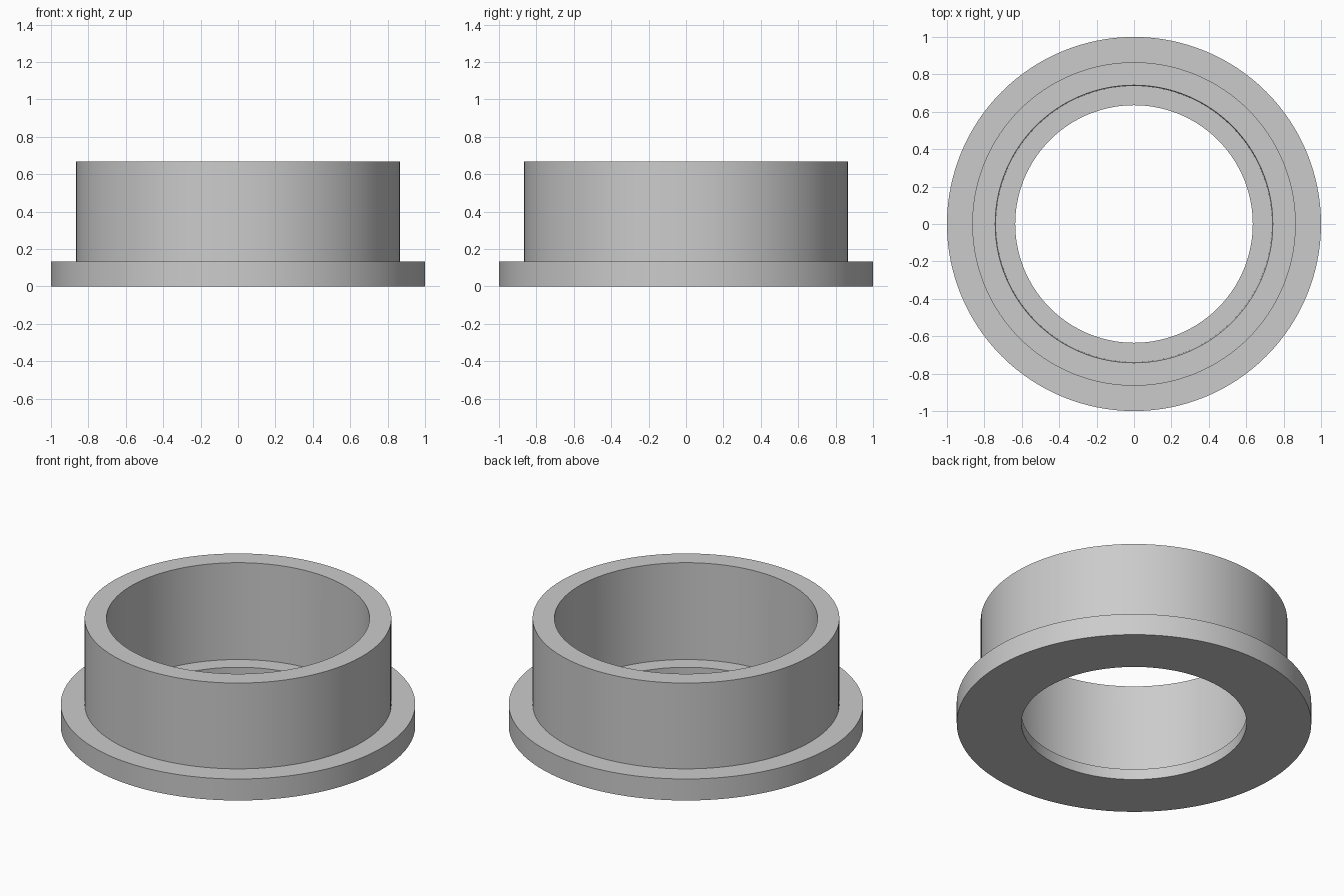
import bpy
import bmesh
from math import radians, tau
from mathutils import Matrix

SEGMENTS = 128

cube = bpy.data.objects.get("Cube")
if cube:
    bpy.data.objects.remove(cube, do_unlink=True)

# Plain grey material
grey = bpy.data.materials.new("plain_grey")
grey.use_nodes = True
colour = (0.6, 0.6, 0.6, 1.0)
grey.diffuse_color = colour
grey.node_tree.nodes["Principled BSDF"].inputs["Base Color"].default_value = colour


def lathe(name, profile, material):
    """Revolve a closed (radius, height) profile around the z axis."""
    bm = bmesh.new()
    rings = []
    for i in range(SEGMENTS):
        turn = Matrix.Rotation(tau * i / SEGMENTS, 3, "Z")
        rings.append([bm.verts.new(turn @ Matrix.Identity(3).col[0] * r
                                   + Matrix.Identity(3).col[2] * z)
                      for r, z in profile])
    for a, b in zip(rings, rings[1:] + rings[:1]):
        for j in range(len(profile)):
            k = (j + 1) % len(profile)
            bm.faces.new((a[j], b[j], b[k], a[k]))
    bmesh.ops.recalc_face_normals(bm, faces=bm.faces)
    mesh = bpy.data.meshes.new(name)
    bm.to_mesh(mesh)
    bm.free()
    mesh.materials.append(material)
    obj = bpy.data.objects.new(name, mesh)
    bpy.context.collection.objects.link(obj)
    bpy.ops.object.select_all(action="DESELECT")
    obj.select_set(True)
    bpy.context.view_layer.objects.active = obj
    bpy.ops.object.shade_smooth_by_angle(angle=radians(30))
    return obj


# Flanged collar: wide base flange, tall wall, and a ledge inside the bore
lathe("flanged_collar", [
    (0.635, 0.0), (1.0, 0.0), (1.0, 0.134), (0.865, 0.134),
    (0.865, 0.668), (0.742, 0.668), (0.738, 0.067), (0.635, 0.067),
], grey)
